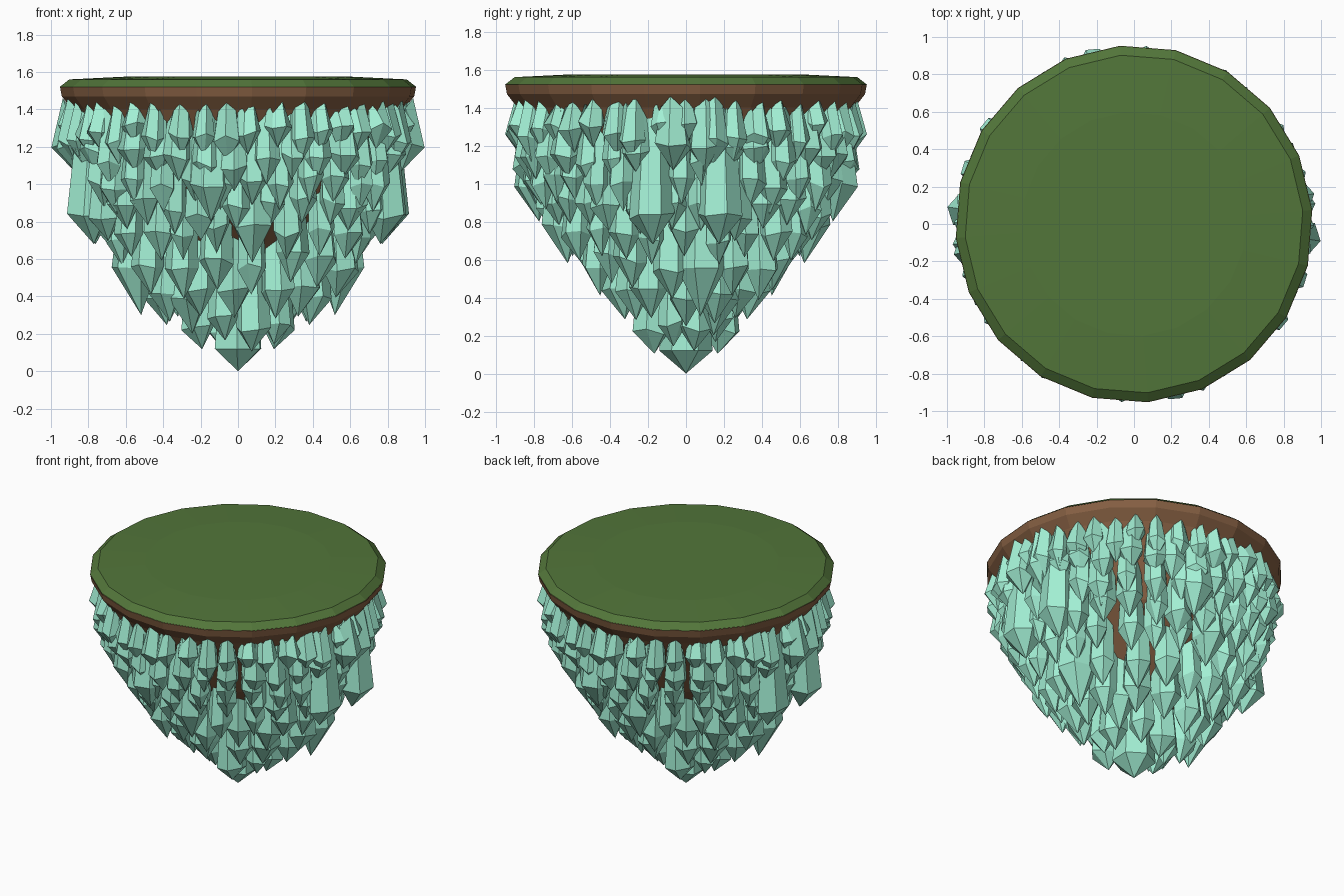
import bpy, bmesh, math, random
from mathutils import Vector, Matrix

if "Cube" in bpy.data.objects:
    bpy.data.objects.remove(bpy.data.objects["Cube"])

random.seed(11)

def material(name, rgb):
    m = bpy.data.materials.new(name)
    m.diffuse_color = (*rgb, 1)
    m.use_nodes = True
    m.node_tree.nodes["Principled BSDF"].inputs["Base Color"].default_value = m.diffuse_color
    return m

def finish(bm, name, mat):
    bmesh.ops.recalc_face_normals(bm, faces=bm.faces)
    me = bpy.data.meshes.new(name)
    bm.to_mesh(me)
    bm.free()
    me.materials.append(mat)
    ob = bpy.data.objects.new(name, me)
    bpy.context.collection.objects.link(ob)
    return ob

def loft(bm, rings):
    """Join equal-length rings of points; a single point closes to a tip."""
    vs = [[bm.verts.new(p) for p in r] for r in rings]
    n = len(vs[0])
    for a, b in zip(vs, vs[1:]):
        for i in range(n):
            j = (i + 1) % n
            bm.faces.new((a[i], a[j], b[0]) if len(b) == 1 else (a[i], a[j], b[j], b[i]))
    bm.faces.new(vs[0])
    if len(vs[-1]) > 2:
        bm.faces.new(vs[-1])

def circle(r, z, n=20, phase=math.radians(4.5)):
    return [Vector((r * math.cos(phase + i * math.tau / n),
                    r * math.sin(phase + i * math.tau / n), z)) for i in range(n)]

def disc(name, profile, mat):
    bm = bmesh.new()
    loft(bm, [circle(*p) for p in profile])
    finish(bm, name, mat)

grass = material("grass", (0.085, 0.18, 0.042))
soil = material("soil", (0.235, 0.115, 0.055))
crystal = material("crystal", (0.37, 0.88, 0.67))

# Turf cap and the earth under it
disc("grass_cap", [(0.956, 1.52), (0.905, 1.56), (0.60, 1.575)], grass)
disc("soil_core", [(0.955, 1.522), (0.945, 1.47), (0.89, 1.40), (0.66, 0.95), (0.2, 0.5)], soil)

def add_crystal(bm, x, y, top, shoulder, tip, r, lean=0.03):
    """Hanging shard: narrow zigzag top, wide shoulder, pointed foot; slight outward lean."""
    c = Vector((x, y, 0))
    d = c.normalized() if c.length > 0.01 else Vector((0, 0, 0))
    n, ph = 6, math.atan2(y, x) + random.choice((0, 0.5)) + random.uniform(-0.15, 0.15)
    upper, lower = [], []
    for i in range(n):
        a = ph + i * math.tau / n
        u = Vector((math.cos(a), math.sin(a), 0)) * r
        upper.append(c - d * lean + u * 0.68 + Vector((0, 0, top - (0.06 if i % 2 else 0))))
        lower.append(c + u + Vector((0, 0, shoulder + random.uniform(-0.02, 0.02) * (c.length > 0))))
    loft(bm, [upper, lower, [c - d * r * 0.25 + Vector((0, 0, tip))]])

# Rings: half count, radius, x stretch, top, shoulder, tip, shard radius
RINGS = [
    (21, 0.885, 1.00, 1.46, 1.27, 1.15, 0.072),
    (17, 0.84, 1.00, 1.45, 1.14, 1.01, 0.075),
    (15, 0.79, 1.02, 1.44, 1.01, 0.87, 0.08),
    (13, 0.71, 1.06, 1.42, 0.87, 0.74, 0.08),
    (11, 0.61, 1.10, 1.25, 0.73, 0.59, 0.08),
    (8, 0.48, 1.13, 1.15, 0.58, 0.43, 0.09),
    (6, 0.34, 1.20, 1.00, 0.42, 0.27, 0.095),
    (4, 0.18, 1.30, 0.85, 0.27, 0.15, 0.09),
]
# Hero shards on the +x flank and the front: x, y, top, shoulder, tip, radius
HEROES = [
    (0.90, -0.07, 1.46, 1.20, 1.07, 0.10), (0.88, 0.10, 1.46, 1.19, 1.06, 0.09),
    (0.80, 0.18, 1.46, 0.83, 0.68, 0.12), (0.79, -0.18, 1.46, 0.83, 0.68, 0.12),
    (0.55, 0.08, 1.20, 0.55, 0.30, 0.13), (0.27, 0.16, 0.90, 0.40, 0.20, 0.12),
    (-0.15, -0.80, 1.46, 0.99, 0.80, 0.11), (0.08, -0.65, 1.42, 0.78, 0.58, 0.11),
]

bm = bmesh.new()
for k, (half, rad, sx, top, sh, tip, r) in enumerate(RINGS):
    for i in range(half):
        a = (i + 0.5 * (k % 2) + random.uniform(-0.15, 0.15)) * math.pi / half
        rr = rad + random.uniform(-0.012, 0.02)
        dz = random.uniform(-0.05, 0.05)
        add_crystal(bm, sx * rr * math.cos(a), rr * math.sin(a), top + random.uniform(-0.02, 0.01),
                    sh + dz, tip + dz, r * random.uniform(0.85, 1.15))
for h in HEROES:
    add_crystal(bm, *h)

# The shards repeat with a half turn
geo = bmesh.ops.duplicate(bm, geom=bm.verts[:] + bm.edges[:] + bm.faces[:])["geom"]
bmesh.ops.rotate(bm, verts=[g for g in geo if isinstance(g, bmesh.types.BMVert)],
                 cent=(0, 0, 0), matrix=Matrix.Rotation(math.pi, 3, 'Z'))
# Central spike
add_crystal(bm, 0, 0, 0.75, 0.12, 0.0, 0.14)
finish(bm, "crystals", crystal)
